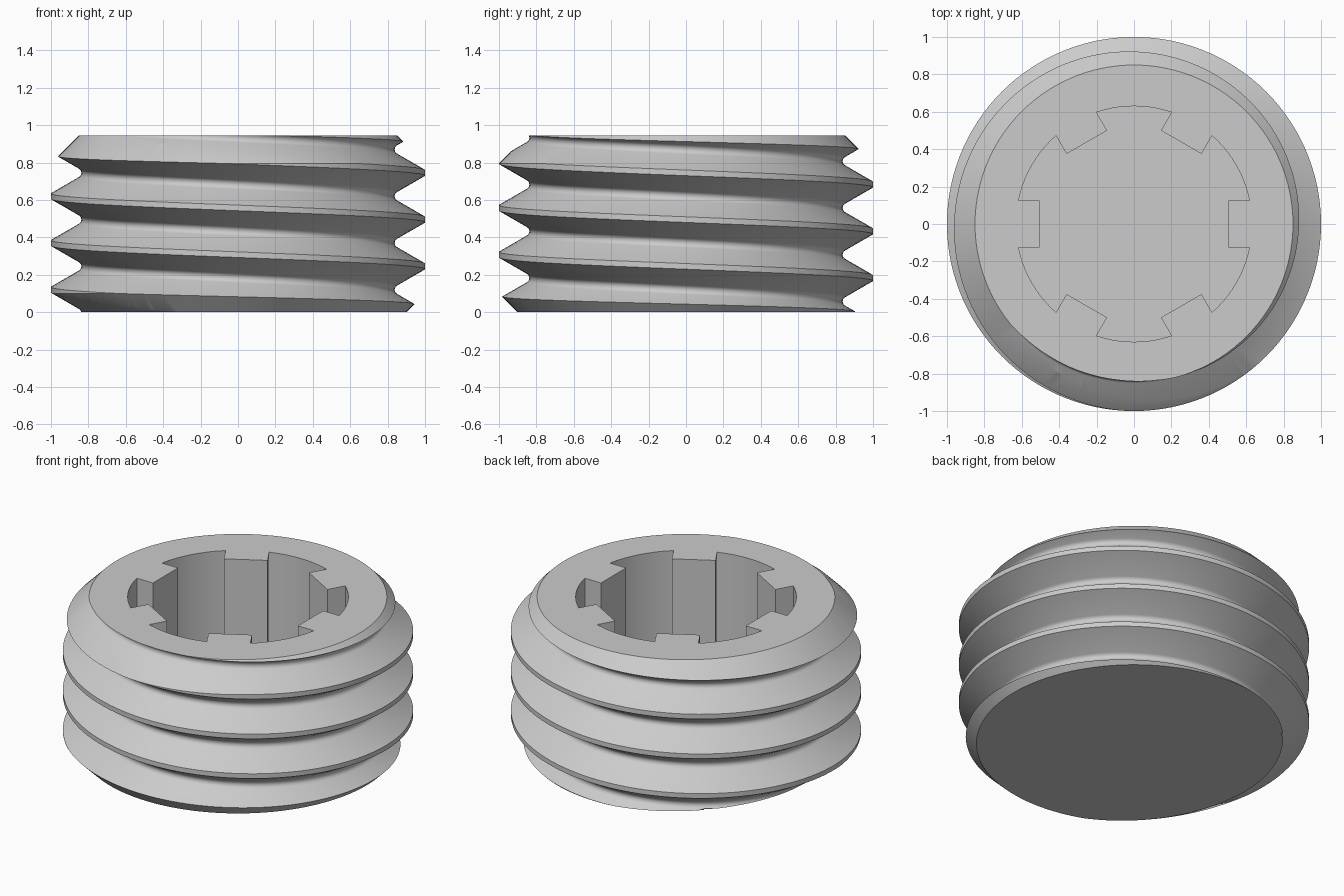
import bpy, bmesh
from math import sin, cos, pi, radians, atan2, asin

cube = bpy.data.objects.get("Cube")
if cube:
    bpy.data.objects.remove(cube, do_unlink=True)

HEIGHT, PITCH, SEGMENTS, TURNS = 0.945, 0.25, 120, 7
CORE = 0.8

steel = bpy.data.materials.new("light_grey_steel")
steel.use_nodes = True
grey = (0.6, 0.6, 0.6, 1)
steel.diffuse_color = grey
steel.node_tree.nodes["Principled BSDF"].inputs["Base Color"].default_value = grey


def make_object(name, bm):
    bmesh.ops.recalc_face_normals(bm, faces=bm.faces)
    mesh = bpy.data.meshes.new(name)
    bm.to_mesh(mesh)
    bm.free()
    mesh.materials.append(steel)
    obj = bpy.data.objects.new(name, mesh)
    bpy.context.collection.objects.link(obj)
    return obj


def loft(name, outlines):
    """Closed solid through a stack of matching outlines."""
    bm = bmesh.new()
    rings = [[bm.verts.new(p) for p in outline] for outline in outlines]
    n = len(rings[0])
    for low, high in zip(rings, rings[1:]):
        for i in range(n):
            j = (i + 1) % n
            bm.faces.new((low[i], low[j], high[j], high[i]))
    bm.faces.new(rings[0])
    bm.faces.new(rings[-1])
    return make_object(name, bm)


def thread_profile():
    """One pitch of the thread as (z, radius): flat crest, rounded root."""
    half_crest, root = 0.015, 0.028
    half_root = root * cos(radians(30))
    flank = PITCH / 2 - half_crest - half_root
    centre = 1 - flank / math_tan30 + root / 2
    points = [(-half_crest, 1), (half_crest, 1)]
    for a in range(-60, 61, 20):
        points.append((PITCH / 2 + root * sin(radians(a)), centre - root * cos(radians(a))))
    return points


math_tan30 = sin(pi / 6) / cos(pi / 6)


def make_thread():
    """Left-handed helix, reduced to a plain core beyond both ends."""
    profile = thread_profile()
    per_turn, rows = len(profile), len(profile) * TURNS
    bm = bmesh.new()
    columns = []
    for s in range(SEGMENTS):
        turn = s / SEGMENTS
        angle = 2 * pi * turn
        column = []
        for i in range(rows):
            dz, r = profile[i % per_turn]
            z = -0.255 + PITCH * (i // per_turn - turn) + dz
            if z < -0.08 or z > HEIGHT + 0.08:
                r = CORE
            column.append(bm.verts.new((r * cos(angle), r * sin(angle), z)))
        columns.append(column)
    for s in range(SEGMENTS):
        last = s == SEGMENTS - 1
        shift = per_turn if last else 0
        nxt = columns[(s + 1) % SEGMENTS]
        for i in range(shift, rows - 1):
            bm.faces.new((columns[s][i], nxt[i - shift], nxt[i - shift + 1], columns[s][i + 1]))
    # Close both ends with a fan
    bottom, top = bm.verts.new((0, 0, -1)), bm.verts.new((0, 0, 2))
    for edge in [e for e in bm.edges if e.is_boundary]:
        a, b = edge.verts
        bm.faces.new((a, b, bottom if a.co.z < HEIGHT / 2 else top))
    return make_object("threaded_plug", bm)


def apply_boolean(obj, tool, operation):
    tool.hide_render = True
    mod = obj.modifiers.new(operation.lower(), 'BOOLEAN')
    mod.operation, mod.object, mod.solver = operation, tool, 'EXACT'
    bpy.context.view_layer.objects.active = obj
    bpy.ops.object.modifier_apply(modifier=mod.name)
    bpy.data.objects.remove(tool, do_unlink=True)


# Chamfered blank that trims the thread at both ends
def circle(r, z):
    return [(r * cos(2 * pi * i / SEGMENTS), r * sin(2 * pi * i / SEGMENTS), z)
            for i in range(SEGMENTS)]


plug = make_thread()
blank = loft("blank", [circle(0.9, 0), circle(1.05, 0.15),
                       circle(1.05, HEIGHT - 0.2), circle(0.85, HEIGHT)])
apply_boolean(plug, blank, 'INTERSECT')

# Six-tooth drive socket, blind at the bottom
outer, inner, half_width = 0.63, 0.505, 0.125
start = asin(half_width / outer)
outline = []
for k in range(6):
    base = k * pi / 3
    tooth = atan2(half_width, inner)
    reach = inner / cos(tooth)
    polar = [(reach, -tooth), (reach, tooth)]
    polar += [(outer, start + (pi / 3 - 2 * start) * i / 10) for i in range(11)]
    outline += [(r * cos(base + a), r * sin(base + a)) for r, a in polar]
socket = loft("socket", [[(x, y, z) for x, y in outline] for z in (0.25, HEIGHT + 0.2)])
apply_boolean(plug, socket, 'DIFFERENCE')

# Smooth flanks, crisp edges
bpy.ops.object.select_all(action='DESELECT')
plug.select_set(True)
bpy.context.view_layer.objects.active = plug
bpy.ops.object.shade_smooth_by_angle(angle=radians(28))
